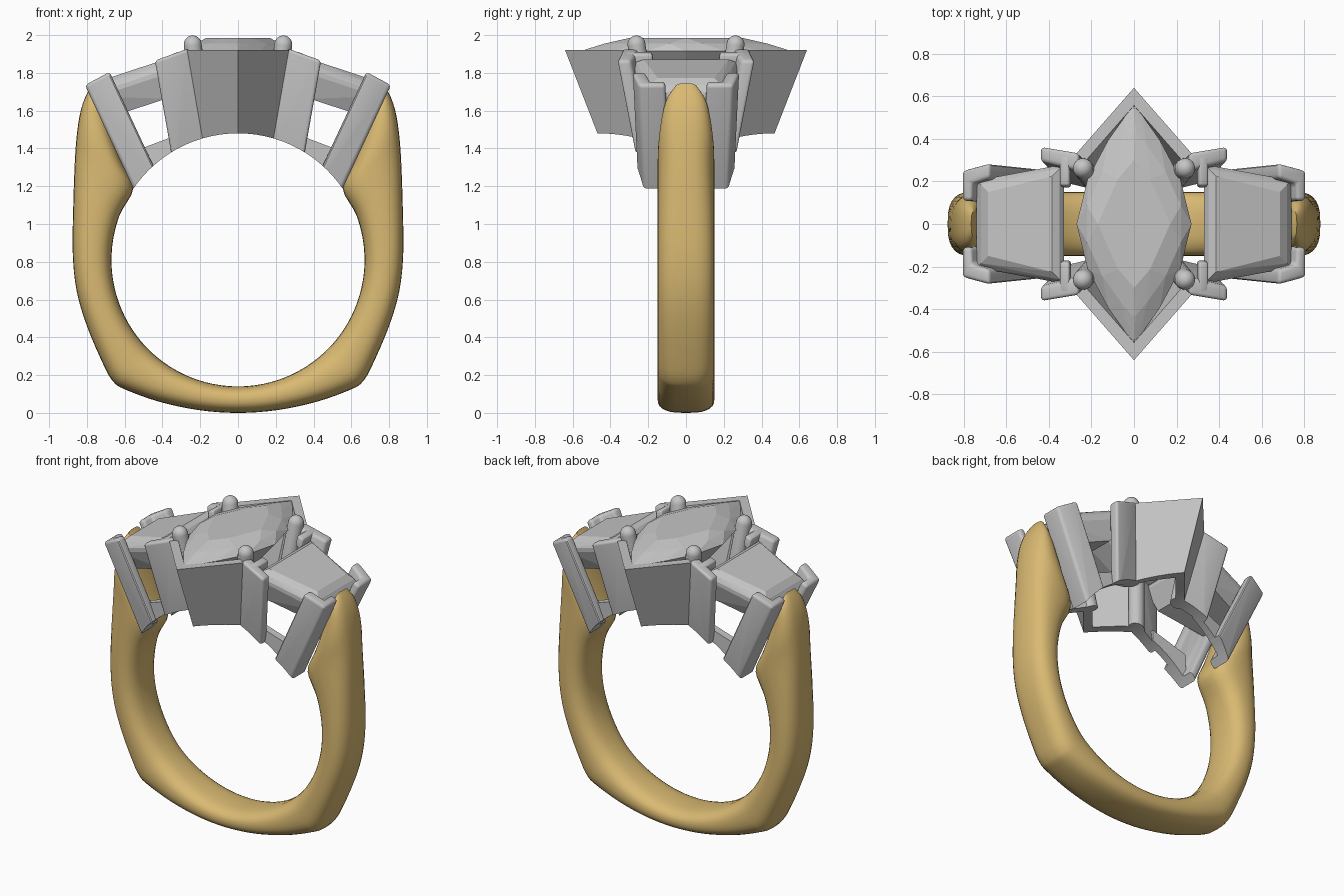
import bpy, bmesh, math
from mathutils import Vector

cube = bpy.data.objects.get("Cube")
if cube:
    bpy.data.objects.remove(cube)


def material(name, color):
    m = bpy.data.materials.new(name)
    m.use_nodes = True
    m.diffuse_color = color
    m.node_tree.nodes["Principled BSDF"].inputs["Base Color"].default_value = color
    return m


SILVER = material("silver", (0.56, 0.56, 0.56, 1))
GOLD = material("gold", (0.70, 0.49, 0.17, 1))
FINGER_Z, FINGER_R = 0.81, 0.67


def finish(name, bm, mat=SILVER):
    bmesh.ops.recalc_face_normals(bm, faces=bm.faces)
    me = bpy.data.meshes.new(name)
    bm.to_mesh(me)
    bm.free()
    ob = bpy.data.objects.new(name, me)
    me.materials.append(mat)
    bpy.context.collection.objects.link(ob)
    return ob


def smooth(ob, angle=35):
    bpy.ops.object.select_all(action='DESELECT')
    ob.select_set(True)
    bpy.context.view_layer.objects.active = ob
    bpy.ops.object.shade_smooth_by_angle(angle=math.radians(angle))


def skin(rings):
    """Join rings of points into a closed solid."""
    bm = bmesh.new()
    loops = [[bm.verts.new(p) for p in r] for r in rings]
    n = len(loops[0])
    for a, b in zip(loops, loops[1:]):
        for i in range(n):
            j = (i + 1) % n
            bm.faces.new((a[i], a[j], b[j], b[i]))
    bm.faces.new(loops[0])
    bm.faces.new(loops[-1])
    return bm


def hull(points):
    bm = bmesh.new()
    for p in points:
        bm.verts.new(p)
    bmesh.ops.convex_hull(bm, input=bm.verts)
    return bm


def dress(ob, axes, bevel=0.0, cut=None):
    """Round, mirror and trim a part to the finger hole, then bake it."""
    if bevel:
        b = ob.modifiers.new("round", 'BEVEL')
        b.width, b.segments = bevel, 3
    if axes:
        m = ob.modifiers.new("mirror", 'MIRROR')
        m.use_axis = ('x' in axes, 'y' in axes, False)
        m.use_mirror_merge = False
    if cut:
        c = ob.modifiers.new("trim", 'BOOLEAN')
        c.operation, c.object, c.solver = 'DIFFERENCE', cut, 'EXACT'
    me = bpy.data.meshes.new_from_object(
        ob.evaluated_get(bpy.context.evaluated_depsgraph_get()))
    ob.modifiers.clear()
    ob.data = me
    if bevel:
        smooth(ob)


# finger hole cutter
def hole(y):
    return [(FINGER_R * math.cos(i * math.tau / 128), y,
             FINGER_Z + FINGER_R * math.sin(i * math.tau / 128)) for i in range(128)]


cutter = finish("finger_cutter", skin([hole(-1), hole(1)]))
cutter.hide_render = True

# shank: inner angle, inner radius, outer x, outer z, half width
STATIONS = [
    (0, .67, 0, 0, .15), (15, .67, .21, .015, .15), (29, .67, .42, .06, .15),
    (42, .67, .60, .125, .15), (47, .67, .66, .165, .15), (53, .67, .71, .25, .15),
    (67, .67, .80, .46, .15), (80, .67, .855, .65, .15), (92, .67, .875, .85, .15),
    (110, .67, .872, 1.1, .15), (124, .67, .863, 1.35, .15), (130, .80, .85, 1.5, .147),
    (135, .95, .83, 1.61, .13), (138, 1.06, .80, 1.69, .105), (140, 1.15, .765, 1.745, .06)]


def spline(rows, steps=4):
    out = []
    first = (-rows[1][0], rows[1][1], -rows[1][2], rows[1][3], rows[1][4])
    ext = [first] + rows + [rows[-1]]
    for k in range(1, len(ext) - 2):
        for s in range(steps):
            t = s / steps
            out.append([0.5 * (2 * b + (c - a) * t + (2 * a - 5 * b + 4 * c - d) * t * t
                               + (3 * b - a - 3 * c + d) * t ** 3)
                        for a, b, c, d in zip(*ext[k - 1:k + 3])])
    return out + [rows[-1]]


def section(row, side):
    a, r, ox, oz, w = row
    a = math.radians(a)
    inner = Vector((r * math.sin(a), 0, FINGER_Z - r * math.cos(a)))
    outer = Vector((ox, 0, oz))
    mid, half = (inner + outer) / 2, (outer - inner) / 2
    ring = []
    for i in range(28):
        t = i * math.tau / 28
        c, s = math.cos(t), math.sin(t)
        p = mid + half * math.copysign(abs(c) ** 0.85, c)
        ring.append((p.x * side, w * math.copysign(abs(s) ** 0.7, s), p.z))
    return ring


rows = spline(STATIONS)
rings = [section(r, -1) for r in reversed(rows[1:])] + [section(r, 1) for r in rows]
smooth(finish("shank", skin(rings), GOLD), 50)


# V shaped walls under the centre stone
def vee(tip, end_x, z, wall=0.055):
    end_y = tip - 1.14 * end_x
    dx, dy = wall * 0.75, wall * 0.66
    return [(end_x, end_y, z), (0, tip, z), (-end_x, end_y, z),
            (-end_x + dx, end_y - dy, z), (0, tip - wall * 1.5, z), (end_x - dx, end_y - dy, z)]


wall = finish("centre_wall", skin([vee(.64, .27, 1.92), vee(.43, .18, 1.38)]))
dress(wall, 'y', cut=cutter)


# leaning prongs
def bar(name, plan, z0, x0, slope, sweep, bevel=0.018):
    top = [Vector((x, y, z0 - slope * (x - x0))) for x, y in plan]
    low = [p + Vector(sweep) for p in top]
    dress(finish(name, skin([top, low])), 'xy', bevel, cutter)


bar("inner_prongs", [(.26, .25), (.44, .295), (.44, .365), (.26, .335)],
    1.93, .26, .36, (-.11, -.12, -.62))
bar("inner_prong_hooks", [(.305, .18), (.35, .18), (.35, .32), (.305, .32)],
    1.915, .305, .36, (-.01, -.01, -.07), 0.012)
bar("outer_prongs", [(.68, .215), (.765, .19), (.765, .11), (.81, .11), (.81, .25), (.68, .285)],
    1.805, .68, .54, (-.29, -.03, -.62))

# lower rails and cross rails
bar("lower_rails", [(.30, .18), (.54, .16), (.54, .21), (.30, .23)],
    1.48, .30, .38, (0, 0, -.3), 0)
bar("outer_cross_rail", [(.49, -.18), (.54, -.18), (.54, .18), (.49, .18)],
    1.39, .49, .4, (0, 0, -.3), 0)
bar("upper_cross_rail", [(.265, -.27), (.325, -.27), (.325, .27), (.265, .27)],
    1.90, .265, .2, (-.015, 0, -.06), 0.008)


# centre stone
def marquise(w, l, z, n, turn=0.0):
    pts = []
    for i in range(n):
        t = (i + turn) * math.tau / n
        y = math.sin(t)
        x = math.copysign(1 - abs(y) ** 1.7, math.cos(t))
        pts.append((w * x, l * y, z))
    return pts


finish("centre_stone", hull(marquise(.27, .56, 1.915, 16) + marquise(.235, .44, 1.955, 16, 0.5)
                            + marquise(.17, .30, 1.985, 8) + marquise(.13, .28, 1.75, 8)
                            + [(0, .08, 1.62), (0, -.08, 1.62)]))

# tapered side stones
side = []
for inset, drop in ((.055, -.02), (.02, .005), (0, .035), (0, .06), (.05, .19)):
    for x, y in ((.33 + inset, .28 - inset), (.74 - inset, .205 - inset)):
        for s in (1, -1):
            side.append((x, y * s, 1.87 - .33 * (x - .33) - drop))
dress(finish("side_stones", hull(side)), 'x')

# round claws with domed tips
top, low = Vector((.24, .262, 1.95)), Vector((.17, .18, 1.36))
axis = (top - low).normalized()
u = axis.orthogonal().normalized()
v = axis.cross(u)


def disc(centre, r):
    return [centre + r * (u * math.cos(i * math.tau / 20) + v * math.sin(i * math.tau / 20))
            for i in range(20)]


R = 0.048
dome = [disc(top + axis * R * math.sin(a), R * math.cos(a))
        for a in (math.radians(d) for d in (0, 20, 40, 60, 75, 86))]
claws = finish("round_claws", skin([disc(low, R)] + dome))
dress(claws, 'xy', cut=cutter)
smooth(claws)

bpy.data.objects.remove(cutter)
